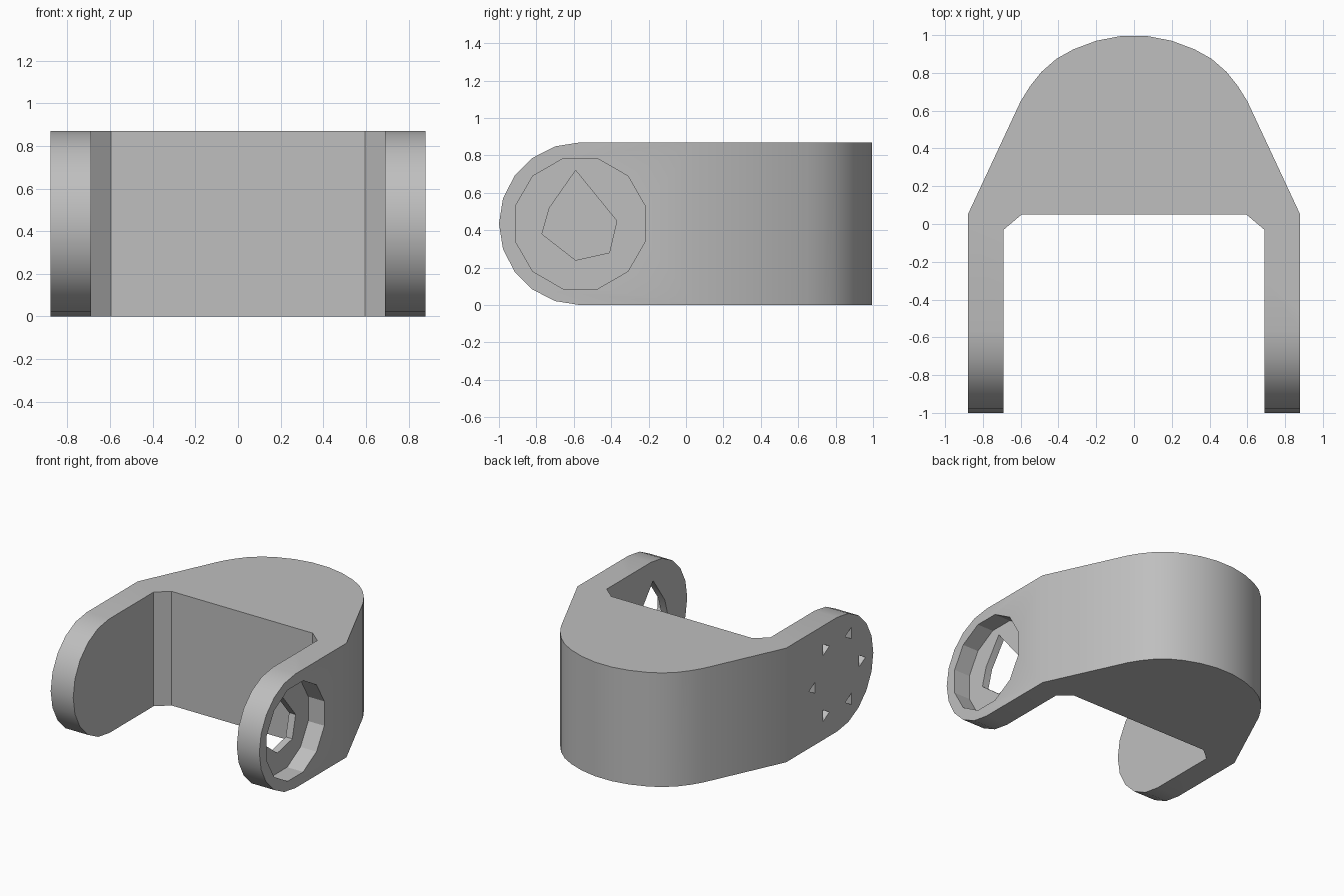
import bpy, bmesh
from math import sin, cos, pi
from mathutils import Vector

cube = bpy.data.objects.get("Cube")
if cube:
    bpy.data.objects.remove(cube, do_unlink=True)

HEIGHT = 0.87
MID = HEIGHT / 2
PIVOT = -0.565          # y of the arm pivot
OUT, INN = 0.88, 0.69   # outer and inner faces of the arms

grey = bpy.data.materials.new("plain_grey")
grey.use_nodes = True
colour = (0.52, 0.52, 0.52, 1)
grey.diffuse_color = colour
grey.node_tree.nodes["Principled BSDF"].inputs["Base Color"].default_value = colour


def prism(name, points, start, sweep):
    """Extrude a closed outline; points are 3D, sweep is the extrusion vector."""
    bm = bmesh.new()
    base = bm.faces.new([bm.verts.new(Vector(p) + Vector(start)) for p in points])
    top = bmesh.ops.extrude_face_region(bm, geom=[base])["geom"]
    bmesh.ops.translate(bm, vec=sweep,
                        verts=[v for v in top if isinstance(v, bmesh.types.BMVert)])
    bmesh.ops.recalc_face_normals(bm, faces=bm.faces)
    mesh = bpy.data.meshes.new(name)
    bm.to_mesh(mesh)
    bm.free()
    mesh.materials.append(grey)
    ob = bpy.data.objects.new(name, mesh)
    bpy.context.collection.objects.link(ob)
    return ob


def side_circle(y, z, r, n, turn=0):
    return [(0, y + r * cos(turn + 2 * pi * i / n), z + r * sin(turn + 2 * pi * i / n))
            for i in range(n)]


def boolean(target, cutter, operation):
    cutter.hide_render = True
    mod = target.modifiers.new(operation.lower(), "BOOLEAN")
    mod.operation, mod.object, mod.solver = operation, cutter, "EXACT"
    bpy.context.view_layer.objects.active = target
    bpy.ops.object.modifier_apply(modifier=mod.name)
    bpy.data.objects.remove(cutter, do_unlink=True)


# Bracket plan: half outline from the back round to the inside, mirrored
half = [(0.07, 0.995), (0.2, 0.97), (0.32, 0.925), (0.41, 0.875), (0.49, 0.805),
        (0.55, 0.73), (0.6, 0.65), (OUT, 0.05), (OUT, -1), (INN, -1), (INN, -0.03),
        (0.595, 0.05)]
plan = half + [(-x, y) for x, y in reversed(half)]
bracket = prism("bracket", [(x, y, 0) for x, y in plan], (0, 0, 0), (0, 0, HEIGHT))

# Rounded arm ends
steps = 10
arc = [(0, PIVOT - MID * sin(pi * i / steps), MID + MID * cos(pi * i / steps))
       for i in range(steps + 1)]
side = [(0, 1.2, HEIGHT)] + arc + [(0, 1.2, 0)]
boolean(bracket, prism("end_rounding", side, (-1, 0, 0), (2, 0, 0)), "INTERSECT")

# Round socket on the left arm, with an irregular opening in its floor
boolean(bracket, prism("socket_cutter", side_circle(PIVOT, MID, 0.36, 12, pi / 12),
                       (OUT - 0.135, 0, 0), (0.3, 0, 0)), "DIFFERENCE")
opening = [(-0.59, 0.72), (-0.37, 0.45), (-0.41, 0.28),
           (-0.59, 0.24), (-0.77, 0.38), (-0.73, 0.52)]
boolean(bracket, prism("opening_cutter", [(0, y, z) for y, z in opening],
                       (0.5, 0, 0), (0.5, 0, 0)), "DIFFERENCE")

# Ring of six small three-sided pits on the right arm
for i in range(6):
    a = i * pi / 3
    pit = side_circle(PIVOT + 0.29 * cos(a), MID + 0.29 * sin(a), 0.05, 3, a)
    boolean(bracket, prism("pit_cutter", pit, (-1, 0, 0), (0.23, 0, 0)), "DIFFERENCE")

# Smooth curved walls, crisp edges
bpy.ops.object.select_all(action="DESELECT")
bracket.select_set(True)
bpy.context.view_layer.objects.active = bracket
bpy.ops.object.shade_smooth_by_angle(angle=pi / 7)
